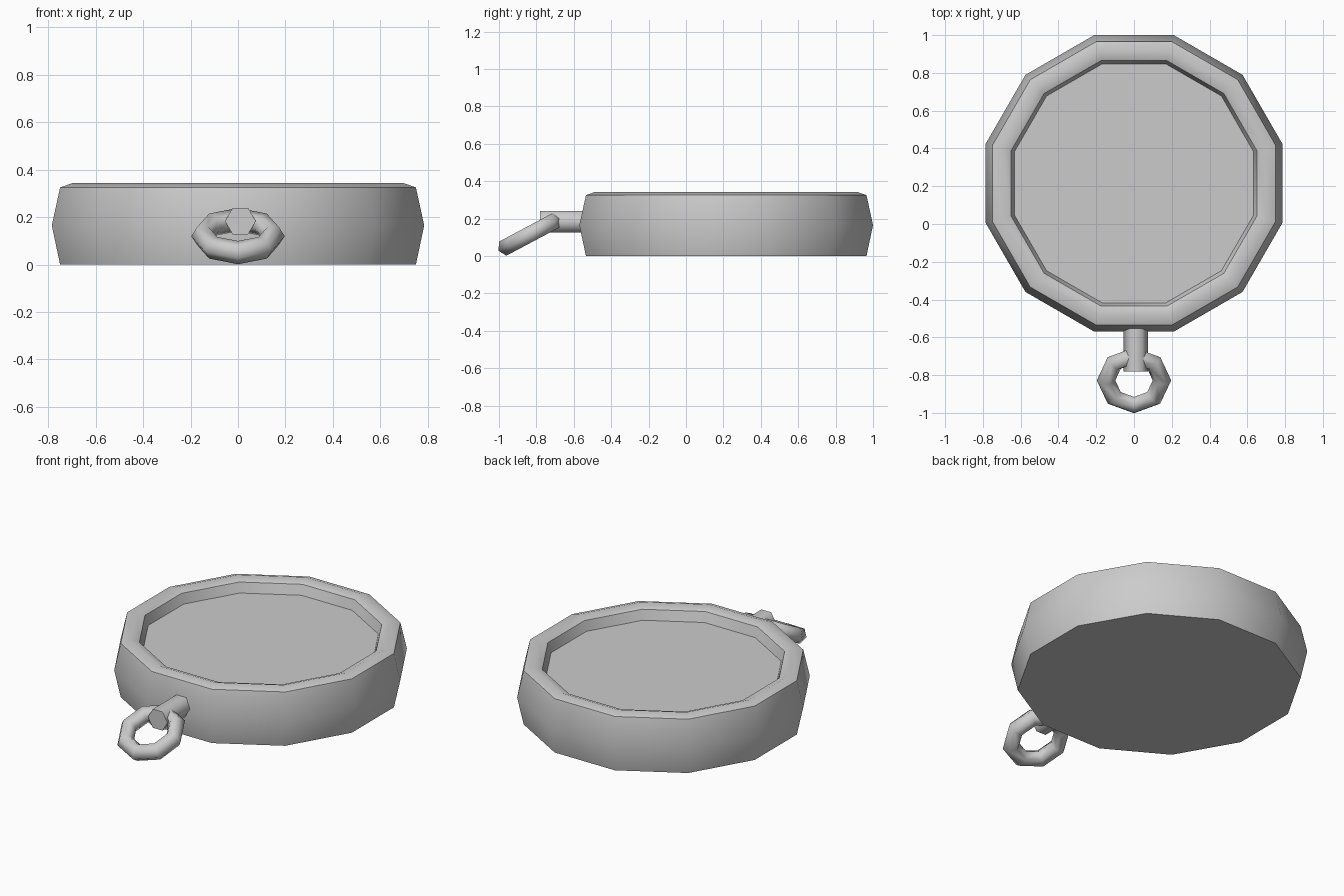
import bpy, bmesh, math
from mathutils import Matrix

cube = bpy.data.objects.get("Cube")
if cube:
    bpy.data.objects.remove(cube, do_unlink=True)

metal = bpy.data.materials.new("grey_metal")
metal.use_nodes = True
GREY = (0.6, 0.6, 0.6, 1)
metal.diffuse_color = GREY
metal.node_tree.nodes["Principled BSDF"].inputs["Base Color"].default_value = GREY


def finish(obj, name, angle):
    obj.name = name
    obj.data.materials.clear()
    obj.data.materials.append(metal)
    bpy.ops.object.select_all(action='DESELECT')
    obj.select_set(True)
    bpy.context.view_layer.objects.active = obj
    bpy.ops.object.shade_smooth_by_angle(angle=math.radians(angle))


def lathe(name, profile, sides, center, angle):
    """Turn (flat-to-flat radius, z) points into a closed polygonal solid."""
    bm = bmesh.new()
    grow = 1 / math.cos(math.pi / sides)
    rings = []
    for r, z in profile:
        turns = [(k + 0.5) * math.tau / sides for k in range(sides)]
        rings.append([bm.verts.new((r * grow * math.cos(t), r * grow * math.sin(t), z))
                      for t in turns])
    for low, high in zip(rings, rings[1:]):
        for k in range(sides):
            n = (k + 1) % sides
            bm.faces.new((low[k], low[n], high[n], high[k]))
    bm.faces.new(rings[0][::-1])
    bm.faces.new(rings[-1])
    bm.transform(Matrix.Translation(center))
    mesh = bpy.data.meshes.new(name)
    bm.to_mesh(mesh)
    bm.free()
    obj = bpy.data.objects.new(name, mesh)
    bpy.context.collection.objects.link(obj)
    finish(obj, name, angle)


# Bulging case, rounded rim and sunken dial floor
lathe("case", [(0.75, 0), (0.785, 0.165), (0.75, 0.325), (0.70, 0.343),
               (0.65, 0.323), (0.632, 0.265)], 12, (0, 0.215, 0), 50)

# Six-sided stem at the front
bpy.ops.mesh.primitive_cylinder_add(vertices=6, radius=0.065, depth=0.26,
                                    location=(0.01, -0.65, 0.183),
                                    rotation=(math.pi / 2, 0, math.pi))
stem = bpy.context.object
stem.data.transform(Matrix.Rotation(math.pi / 6, 4, 'Z'))
finish(stem, "stem", 62)

# Tilted hanging ring
bpy.ops.mesh.primitive_torus_add(major_segments=8, minor_segments=6,
                                 major_radius=0.148, minor_radius=0.049,
                                 location=(0, -0.828, 0.12),
                                 rotation=(math.radians(28), 0, 0))
finish(bpy.context.object, "hanging_ring", 62)
